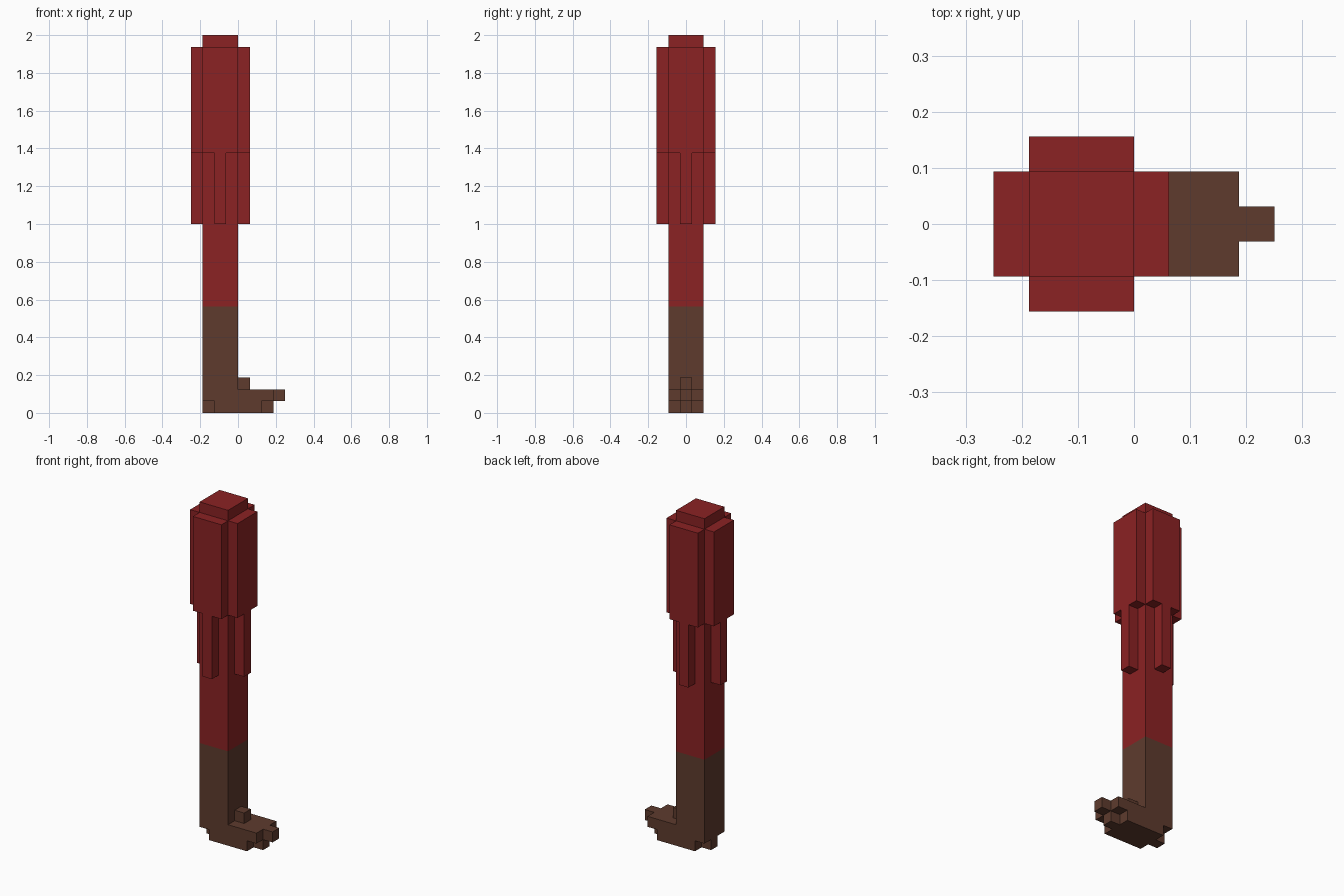
import bpy
import bmesh
import math
from mathutils import Matrix, Vector

U = 1 / 16            # edge of one block
H = 1.5               # half width of the leg, in blocks
T = 0.5               # half width of a narrow strip, in blocks
AXIS = Vector((-1.5, 0, 0))   # vertical centre line of the leg, in blocks

cube = bpy.data.objects.get("Cube")
if cube:
    bpy.data.objects.remove(cube, do_unlink=True)


def make_material(name, rgb):
    mat = bpy.data.materials.new(name)
    mat.use_nodes = True
    color = (*rgb, 1)
    mat.diffuse_color = color
    mat.node_tree.nodes["Principled BSDF"].inputs["Base Color"].default_value = color
    return mat


RED = make_material("dark red", (0.258, 0.016, 0.017))
BROWN = make_material("dark brown", (0.112, 0.044, 0.027))


def prism(name, outline, direction, mat, transform=Matrix()):
    """Extrude a closed outline (in blocks) along a direction."""
    bm = bmesh.new()
    face = bm.faces.new([bm.verts.new(p) for p in outline])
    result = bmesh.ops.extrude_face_region(bm, geom=[face], use_keep_orig=True)
    moved = [v for v in result["geom"] if isinstance(v, bmesh.types.BMVert)]
    bmesh.ops.translate(bm, verts=moved, vec=direction)
    bmesh.ops.transform(bm, matrix=Matrix.Scale(U, 4) @ transform, verts=bm.verts)
    bmesh.ops.recalc_face_normals(bm, faces=bm.faces)
    mesh = bpy.data.meshes.new(name)
    bm.to_mesh(mesh)
    bm.free()
    mesh.materials.append(mat)
    obj = bpy.data.objects.new(name, mesh)
    bpy.context.collection.objects.link(obj)
    return obj


def slab(name, half_outline, bottom, top, mat):
    """Mirror half an outline across y = 0 and extrude it upward."""
    outline = half_outline + [(x, -y) for x, y in reversed(half_outline)]
    return prism(name, [(x, y, bottom) for x, y in outline], (0, 0, top - bottom), mat)


# Leg column
slab("upper_leg", [(-3, H), (0, H)], 9, 32, RED)
slab("lower_leg", [(-3, H), (0, H)], 2, 9, BROWN)

# Foot: stepped sole, wide upper layer with a toe, and a small spur
slab("sole", [(-3, T), (-2, T), (-2, H), (2, H), (2, T), (3, T)], 0, 1, BROWN)
slab("foot", [(-3, H), (3, H), (3, T), (4, T)], 1, 2, BROWN)
slab("ankle_spur", [(0, T), (1, T)], 2, 3, BROWN)

# Thigh panels: wide plate with a narrow strip hanging from its middle
half = [(T, 16), (T, 22), (H, 22), (H, 31)]
panel = half + [(-x, z) for x, z in reversed(half)]
for i, side in enumerate(("front", "left", "back", "right")):
    turn = Matrix.Translation(AXIS) @ Matrix.Rotation(i * math.pi / 2, 4, "Z")
    prism(side + "_thigh_panel", [(x, -H, z) for x, z in panel], (0, -1, 0), RED, turn)
